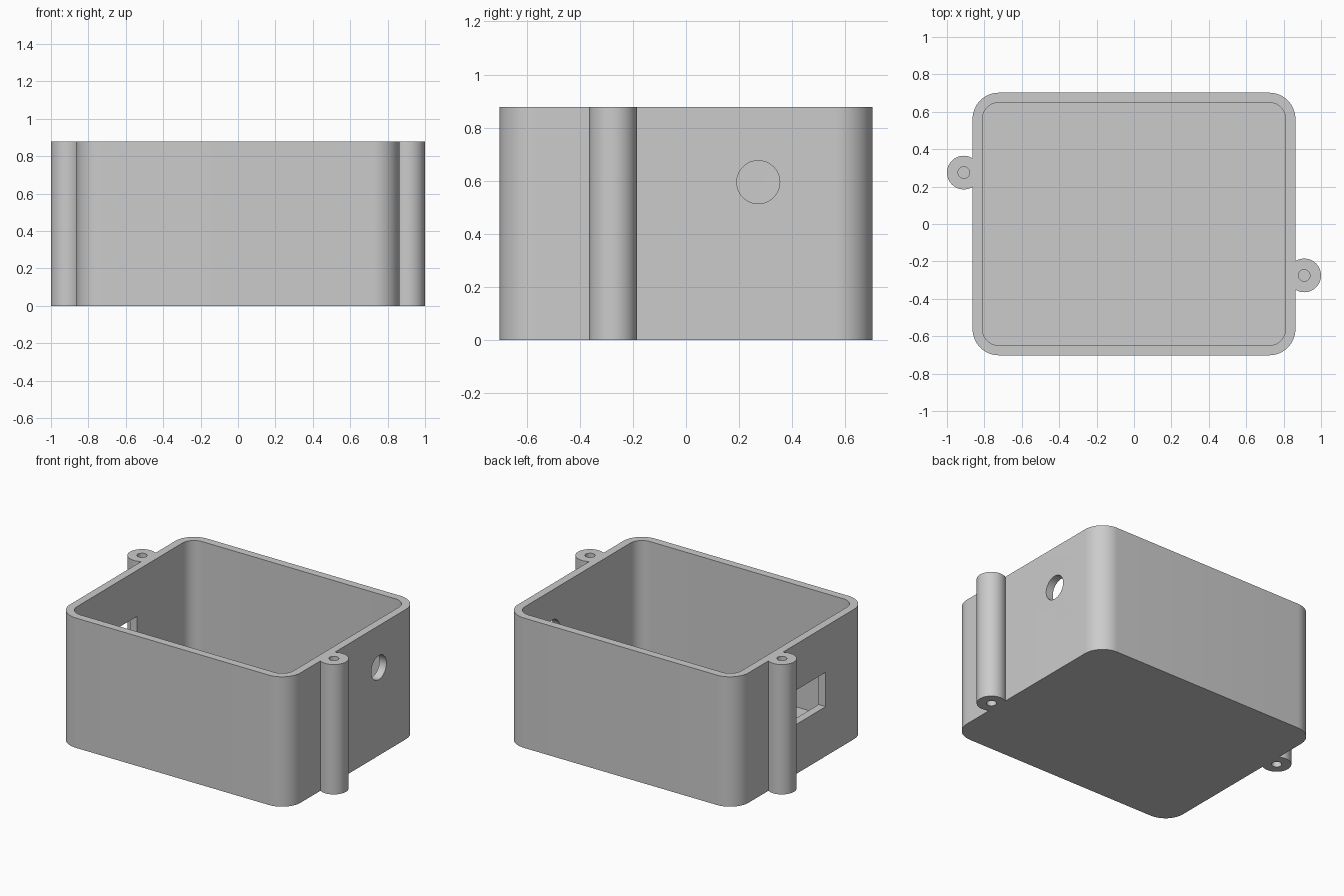
import bpy, bmesh, math

if "Cube" in bpy.data.objects:
    bpy.data.objects.remove(bpy.data.objects["Cube"])

HEIGHT, WALL = 0.878, 0.053
HALF_X, HALF_Y, CORNER = 0.863, 0.702, 0.14

grey = bpy.data.materials.new("plain_grey")
grey.diffuse_color = (0.6, 0.6, 0.6, 1)
grey.use_nodes = True
grey.node_tree.nodes["Principled BSDF"].inputs["Base Color"].default_value = grey.diffuse_color


def prism(name, outline, z0, z1):
    """Extrude a closed xy outline from z0 to z1."""
    bm = bmesh.new()
    face = bm.faces.new([bm.verts.new((x, y, z0)) for x, y in outline])
    top = bmesh.ops.extrude_face_region(bm, geom=[face])["geom"]
    for v in top:
        if isinstance(v, bmesh.types.BMVert):
            v.co.z = z1
    bmesh.ops.recalc_face_normals(bm, faces=bm.faces)
    mesh = bpy.data.meshes.new(name)
    bm.to_mesh(mesh)
    bm.free()
    mesh.materials.append(grey)
    obj = bpy.data.objects.new(name, mesh)
    bpy.context.collection.objects.link(obj)
    return obj


def circle(cx, cy, r, n=48):
    return [(cx + r * math.cos(2 * math.pi * i / n),
             cy + r * math.sin(2 * math.pi * i / n)) for i in range(n)]


def rounded_rect(hx, hy, r, n=14):
    pts = []
    for k, (sx, sy) in enumerate([(1, 1), (-1, 1), (-1, -1), (1, -1)]):
        for i in range(n + 1):
            a = math.pi / 2 * (k + i / n)
            pts.append((sx * (hx - r) + r * math.cos(a),
                        sy * (hy - r) + r * math.sin(a)))
    return pts


def combine(target, other, operation):
    """Apply a boolean and remove the helper."""
    mod = target.modifiers.new(operation, 'BOOLEAN')
    mod.operation, mod.object, mod.solver = operation, other, 'EXACT'
    bpy.context.view_layer.objects.active = target
    bpy.ops.object.modifier_apply(modifier=mod.name)
    bpy.data.objects.remove(other)


# Open-topped box with rounded corners
box = prism("enclosure_box", rounded_rect(HALF_X, HALF_Y, CORNER), 0, HEIGHT)

# Screw posts on opposite sides, with blind holes at both ends
for s in (1, -1):
    x, y = s * 0.91, s * -0.275
    combine(box, prism("screw_post", circle(x, y, 0.09), 0, HEIGHT), 'UNION')
    for z0, z1 in ((-0.1, 0.25), (HEIGHT - 0.25, HEIGHT + 0.1)):
        combine(box, prism("screw_hole", circle(x, y, 0.031, 32), z0, z1), 'DIFFERENCE')

# Inner cavity
combine(box, prism("cavity", rounded_rect(HALF_X - WALL, HALF_Y - WALL, CORNER - WALL),
                   WALL, HEIGHT + 0.2), 'DIFFERENCE')

# Round cable hole in the right wall
hole = prism("cable_hole", circle(0, 0, 0.081), -0.1, 0.1)
hole.rotation_euler.y = math.pi / 2
hole.location = (HALF_X - WALL / 2, 0.272, 0.595)
bpy.context.view_layer.update()
combine(box, hole, 'DIFFERENCE')

# Rectangular port in the left wall
port = prism("port", [(-0.95, -0.26), (-0.7, -0.26), (-0.7, 0.08), (-0.95, 0.08)], 0.335, 0.567)
combine(box, port, 'DIFFERENCE')

box.select_set(True)
bpy.context.view_layer.objects.active = box
bpy.ops.object.shade_smooth_by_angle(angle=math.radians(30))
